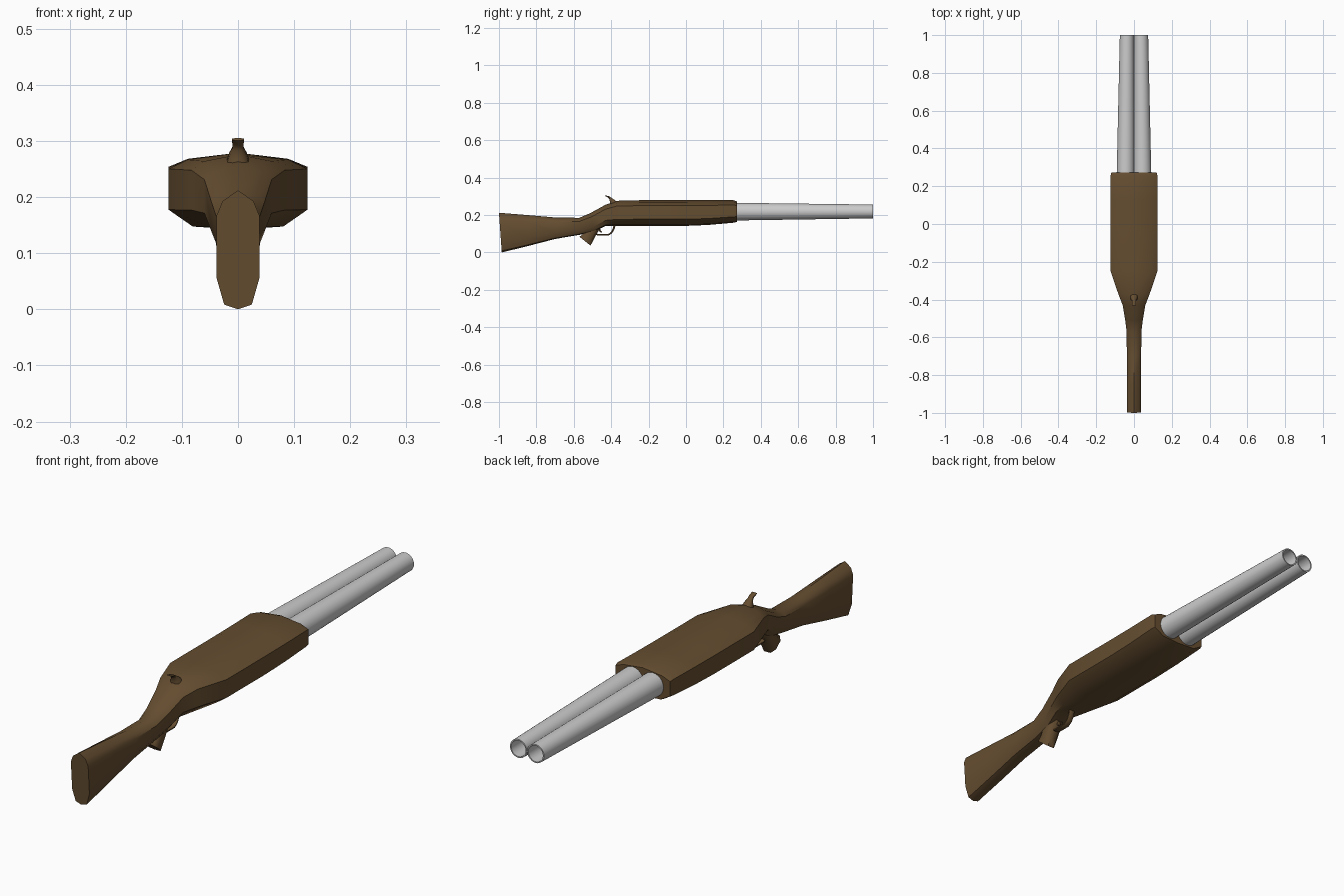
import bpy, bmesh, math
from mathutils import Vector

if "Cube" in bpy.data.objects:
    bpy.data.objects.remove(bpy.data.objects["Cube"])

wood = bpy.data.materials.new("wood")
wood.diffuse_color = (0.13, 0.075, 0.03, 1)
wood.use_nodes = True
wood.node_tree.nodes["Principled BSDF"].inputs["Base Color"].default_value = wood.diffuse_color


def finish(name, bm, mat=None, angle=35):
    bmesh.ops.recalc_face_normals(bm, faces=bm.faces)
    me = bpy.data.meshes.new(name)
    bm.to_mesh(me)
    bm.free()
    ob = bpy.data.objects.new(name, me)
    bpy.context.collection.objects.link(ob)
    if mat:
        me.materials.append(mat)
    bpy.ops.object.select_all(action='DESELECT')
    ob.select_set(True)
    bpy.context.view_layer.objects.active = ob
    bpy.ops.object.shade_smooth_by_angle(angle=math.radians(angle))
    return ob


def loft(name, rings, mat=None, angle=35, capped=True, closed=False):
    bm = bmesh.new()
    loops = [[bm.verts.new(p) for p in r] for r in rings]
    pairs = list(zip(loops, loops[1:]))
    if closed:
        pairs.append((loops[-1], loops[0]))
    for a, b in pairs:
        for i in range(len(a)):
            j = (i + 1) % len(a)
            bm.faces.new((a[i], a[j], b[j], b[i]))
    if capped and not closed:
        bm.faces.new(loops[0])
        bm.faces.new(loops[-1])
    return finish(name, bm, mat, angle)


# cross-section shared by stock and receiver: (width, height) fractions
HALF = [(0, 1), (0.72, 0.91), (1, 0.79), (1, 0.26), (0.65, 0.04), (0, 0)]
SECTION = HALF + [(-x, z) for x, z in HALF[-2:0:-1]]


def section(y_top, y_bot, w, bot, top):
    return [(x * w, y_bot + (y_top - y_bot) * z, bot + (top - bot) * z) for x, z in SECTION]


# one-piece wooden body: butt, wrist, receiver and fore-end
body = [
    (-1.0, -0.985, 0.038, 0.0, 0.212),
    (-0.85, -0.85, 0.038, 0.033, 0.200),
    (-0.70, -0.70, 0.038, 0.072, 0.187),
    (-0.57, -0.57, 0.039, 0.094, 0.185),
    (-0.51, -0.49, 0.047, 0.112, 0.211),
    (-0.43, -0.43, 0.060, 0.142, 0.255),
    (-0.37, -0.37, 0.083, 0.142, 0.276),
    (-0.25, -0.25, 0.124, 0.142, 0.279),
    (0.0, 0.0, 0.124, 0.142, 0.279),
    (0.12, 0.12, 0.124, 0.147, 0.279),
    (0.255, 0.255, 0.124, 0.159, 0.279),
    (0.272, 0.272, 0.120, 0.163, 0.273),
]
loft("wooden_body", [section(*s) for s in body], wood, 40)


# hollow tapered barrels
def circle(x, y, z, r, n=24):
    return [(x + r * math.cos(2 * math.pi * i / n), y, z + r * math.sin(2 * math.pi * i / n)) for i in range(n)]


for side, s in (("left", -1), ("right", 1)):
    loft(side + "_barrel", [
        circle(s * 0.045, 0.2, 0.218, 0.048), circle(s * 0.038, 1.0, 0.219, 0.037),
        circle(s * 0.038, 1.0, 0.219, 0.032), circle(s * 0.045, 0.2, 0.218, 0.041)], None, 35, closed=False)


# parts swept along a side path: (y, z, thickness, half width)
def sweep(name, path, mat, angle=50):
    rings = []
    for i, (y, z, t, w) in enumerate(path):
        a, b = path[max(i - 1, 0)], path[min(i + 1, len(path) - 1)]
        d = Vector((b[0] - a[0], b[1] - a[1])).normalized()
        ny, nz = -d.y * t / 2, d.x * t / 2
        rings.append([(w * cx, y + ny * cn, z + nz * cn) for cx, cn in
                      ((1, .5), (.5, 1), (-.5, 1), (-1, .5), (-1, -.5), (-.5, -1), (.5, -1), (1, -.5))])
    return loft(name, rings, mat, angle)


# pistol grip
sweep("pistol_grip", [(-0.485, 0.15, 0.07, 0.03), (-0.505, 0.115, 0.062, 0.03),
                      (-0.524, 0.080, 0.066, 0.028), (-0.540, 0.060, 0.075, 0.028)], wood)

# trigger guard and trigger
sweep("trigger_guard", [(-0.502, 0.122, 0.01, 0.012), (-0.486, 0.101, 0.009, 0.012),
                        (-0.470, 0.094, 0.009, 0.012), (-0.415, 0.094, 0.009, 0.012),
                        (-0.398, 0.106, 0.009, 0.012), (-0.386, 0.128, 0.010, 0.012),
                        (-0.380, 0.155, 0.012, 0.012)], wood)
sweep("trigger", [(-0.455, 0.15, 0.018, 0.008), (-0.465, 0.130, 0.013, 0.008),
                  (-0.462, 0.117, 0.009, 0.007), (-0.450, 0.107, 0.005, 0.006)], wood)

# curled hammer
sweep("hammer", [(-0.385, 0.255, 0.045, 0.022), (-0.395, 0.275, 0.028, 0.016),
                 (-0.403, 0.287, 0.014, 0.010), (-0.413, 0.296, 0.009, 0.010),
                 (-0.432, 0.303, 0.004, 0.011)], wood)
